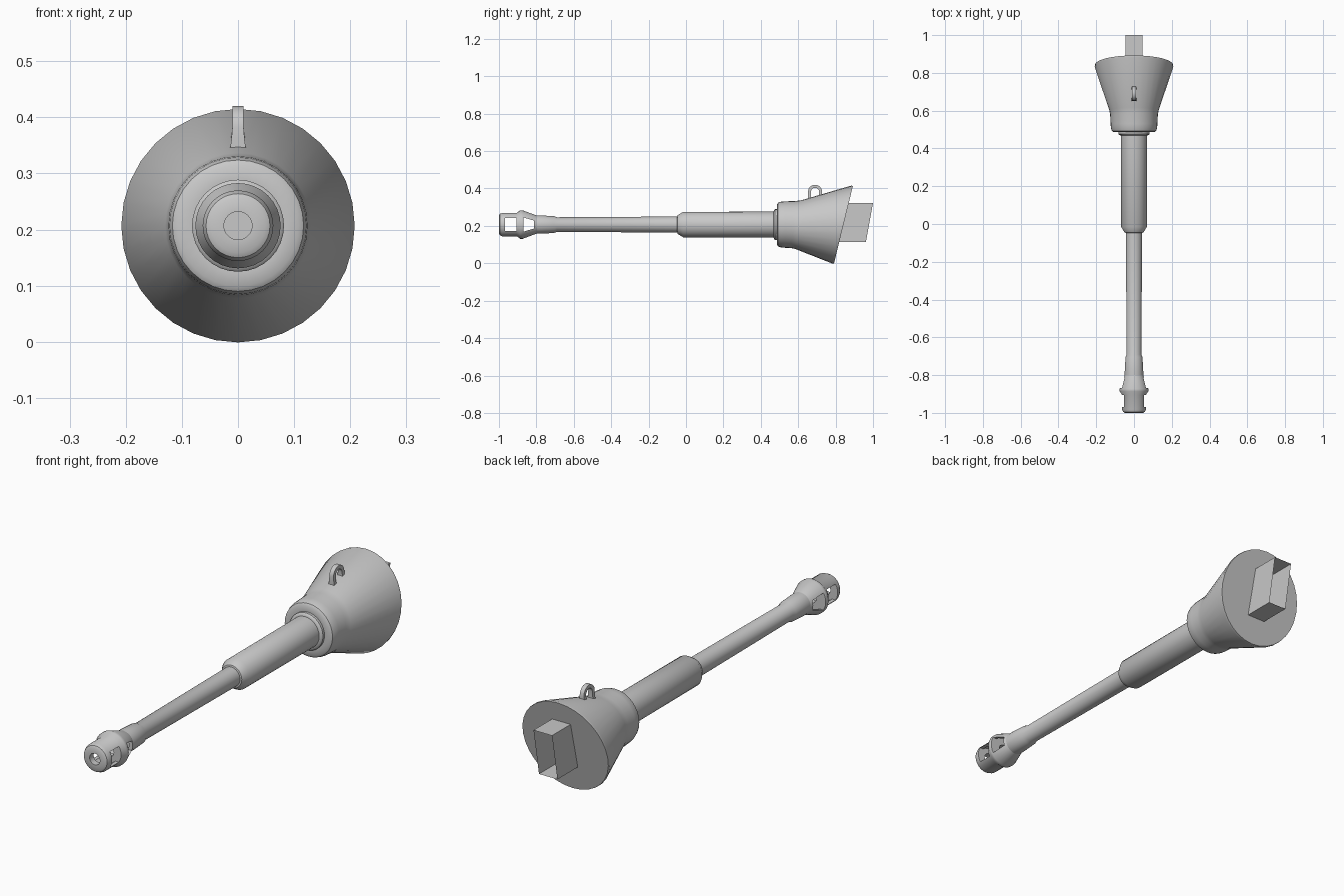
import bpy, bmesh, math
from mathutils import Vector

if "Cube" in bpy.data.objects:
    bpy.data.objects.remove(bpy.data.objects["Cube"])

AXIS_Z = 0.207
SIDES = 32

steel = bpy.data.materials.new("steel_grey")
steel.diffuse_color = (0.58, 0.58, 0.58, 1)
steel.use_nodes = True
steel.node_tree.nodes["Principled BSDF"].inputs["Base Color"].default_value = steel.diffuse_color


def finish(name, bm):
    bmesh.ops.recalc_face_normals(bm, faces=bm.faces)
    me = bpy.data.meshes.new(name)
    bm.to_mesh(me)
    bm.free()
    ob = bpy.data.objects.new(name, me)
    bpy.context.collection.objects.link(ob)
    me.materials.append(steel)
    return ob


def smooth(ob, angle=35):
    bpy.ops.object.select_all(action='DESELECT')
    ob.select_set(True)
    bpy.context.view_layer.objects.active = ob
    bpy.ops.object.shade_smooth_by_angle(angle=math.radians(angle))


def lathe(name, profile, loop=False):
    """Turn (y, radius, optional slant) points around the gun axis."""
    bm = bmesh.new()
    rings = []
    for y, r, *slant in profile:
        s = slant[0] if slant else 0
        ring = []
        for i in range(SIDES):
            a = 2 * math.pi * i / SIDES
            dz = r * math.sin(a)
            ring.append(bm.verts.new((r * math.cos(a), y + s * dz, AXIS_Z + dz)))
        rings.append(ring)
    pairs = list(zip(rings, rings[1:]))
    if loop:
        pairs.append((rings[-1], rings[0]))
    else:
        bm.faces.new(rings[0])
        bm.faces.new(rings[-1])
    for a, b in pairs:
        for i in range(SIDES):
            j = (i + 1) % SIDES
            bm.faces.new((a[i], a[j], b[j], b[i]))
    return finish(name, bm)


def side_prism(name, outline, half, caps=True):
    """Extrude a (y, z) outline across x."""
    bm = bmesh.new()
    left = [bm.verts.new((-half, y, z)) for y, z in outline]
    right = [bm.verts.new((half, y, z)) for y, z in outline]
    n = len(outline)
    for i in range(n):
        j = (i + 1) % n
        bm.faces.new((left[i], left[j], right[j], right[i]))
    if caps:
        bm.faces.new(left)
        bm.faces.new(right)
    return finish(name, bm)


# Barrel tube with the collar behind the muzzle brake
smooth(lathe("barrel", [
    (-0.802, 0.049), (-0.78, 0.049), (-0.705, 0.045), (-0.69, 0.039),
    (-0.04, 0.043)]))

# Thick recoil sleeve and its seat ring
smooth(lathe("recoil_sleeve", [
    (-0.047, 0.043), (-0.045, 0.05), (-0.015, 0.068), (0.48, 0.069)]))
smooth(lathe("seat_ring", [
    (0.468, 0.069), (0.472, 0.079), (0.476, 0.082), (0.495, 0.082)]))

# Flared mantlet with slanted rear face
smooth(lathe("mantlet", [
    (0.487, 0.085), (0.487, 0.108), (0.493, 0.117), (0.508, 0.122),
    (0.53, 0.124), (0.575, 0.126, 0.10), (0.60, 0.130, 0.13),
    (0.832, 0.208, 0.244), (0.842, 0.207, 0.244)]))

# Hollow double-chamber muzzle brake
brake = lathe("muzzle_brake", [
    (-1.0, 0.025), (-1.0, 0.048), (-0.995, 0.057), (-0.982, 0.063),
    (-0.905, 0.063), (-0.886, 0.076), (-0.873, 0.076), (-0.80, 0.049),
    (-0.80, 0.030), (-0.855, 0.058), (-0.873, 0.058), (-0.873, 0.025),
    (-0.903, 0.025), (-0.903, 0.05), (-0.972, 0.05), (-0.972, 0.025)], loop=True)


# Side windows cut through both chambers
def window(y0, h0, y1, h1):
    return side_prism("window_cutter", [
        (y0, AXIS_Z - h0), (y1, AXIS_Z - h1),
        (y1, AXIS_Z + h1), (y0, AXIS_Z + h0)], 0.12)


bpy.context.view_layer.objects.active = brake
for cutter in (window(-0.969, 0.035, -0.906, 0.035),
               window(-0.869, 0.038, -0.812, 0.021)):
    cutter.hide_render = True
    mod = brake.modifiers.new("window", 'BOOLEAN')
    mod.operation = 'DIFFERENCE'
    mod.solver = 'EXACT'
    mod.object = cutter
    bpy.ops.object.modifier_apply(modifier=mod.name)
    bpy.data.objects.remove(cutter)
smooth(brake)

# Slanted rear sleeve, open at its back end
bm = bmesh.new()
ends = []
for y_top, y_low in ((0.860, 0.810), (1.0, 0.962)):
    ends.append([bm.verts.new(p) for p in (
        (-0.045, y_low, 0.115), (0.045, y_low, 0.115),
        (0.045, y_top, 0.323), (-0.045, y_top, 0.323))])
for i in range(4):
    j = (i + 1) % 4
    bm.faces.new((ends[0][i], ends[0][j], ends[1][j], ends[1][i]))
finish("breech_box", bm)

# Lifting eye: flat bar bent into an arch, wider at the feet
path = [(0.660, 0.335, 0.016), (0.660, 0.358, 0.012)]
for k in range(9):
    a = math.pi * (1 - k / 8)
    path.append((0.690 + 0.030 * math.cos(a), 0.382 + 0.030 * math.sin(a), 0.010))
path += [(0.720, 0.366, 0.012), (0.720, 0.345, 0.016)]
bm = bmesh.new()
rings = []
for i, (y, z, w) in enumerate(path):
    p, q = path[max(i - 1, 0)], path[min(i + 1, len(path) - 1)]
    t = Vector((0, q[0] - p[0], q[1] - p[1])).normalized()
    out = Vector((0, -t.z, t.y)) * 0.008
    c = Vector((0, y, z))
    side = Vector((w, 0, 0))
    rings.append([bm.verts.new(v) for v in (
        c - side - out, c + side - out, c + side + out, c - side + out)])
for a, b in zip(rings, rings[1:]):
    for i in range(4):
        j = (i + 1) % 4
        bm.faces.new((a[i], a[j], b[j], b[i]))
bm.faces.new(rings[0])
bm.faces.new(rings[-1])
smooth(finish("lifting_eye", bm))
